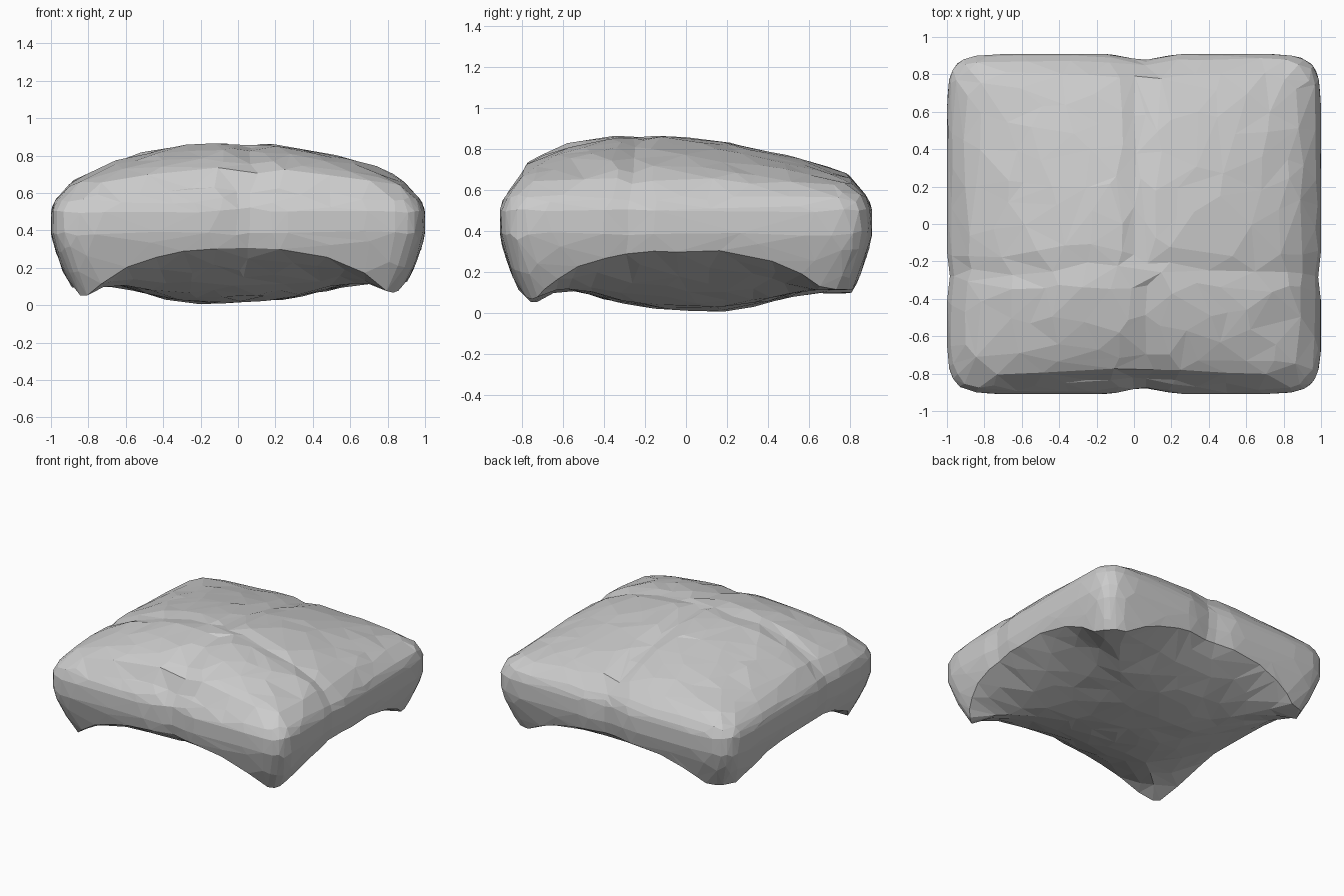
import bpy
import bmesh
import math
from mathutils import Vector, noise

old = bpy.data.objects.get("Cube")
if old:
    bpy.data.objects.remove(old, do_unlink=True)


def make_material(name, color):
    mat = bpy.data.materials.new(name)
    mat.use_nodes = True
    mat.diffuse_color = color
    mat.node_tree.nodes["Principled BSDF"].inputs["Base Color"].default_value = color
    return mat


def bump(t, center, width):
    return math.exp(-((t - center) / width) ** 2)


def top_height(x, y):
    # Dome peaking toward the front, falling more evenly to the back
    if y > -0.2:
        fall = ((y + 0.2) / 1.2) ** 1.7
    else:
        fall = ((-0.2 - y) / 0.76) ** 2.4
    dome = max(0, 1 - abs(x) ** 2.2) * max(0, 1 - fall)
    z = 0.605 + 0.265 * dome ** 0.95
    # Soft rolled edge
    z -= 0.045 * max(abs(x) / 0.97, abs(y) / 0.878) ** 16
    # Cross of tied creases
    back = min(1, max(0, (y + 0.3) / 0.2))
    z -= 0.025 * back * bump(x, 0.02, 0.06)
    z -= (0.008 + 0.015 * abs(x)) * bump(y, -0.25 + 0.05 * bump(x, 0, 0.3), 0.05)
    z -= 0.015 * bump(x, 0.35, 0.2) * bump(y, -0.25, 0.25)
    if y < -0.3:
        z -= 0.02 * bump(x, 0.08, 0.1)
    return z


def bottom_height(u, v):
    # Sagging belly, raised mid edges and drooping corners
    z = 0.05 * math.hypot(u + 0.24, v - 0.2)
    z += 0.24 * max(abs(u), abs(v)) ** 2.4
    corner = abs(u * v)
    z -= 0.32 * corner ** 2.5
    tip = 0.085 + 0.022 * v + 0.01 * u
    return max(z, tip if corner > 0.5 else 0)


def wall_scale(z):
    # Tucked under below, rolled in above
    if z < 0.4:
        return 1 - 0.115 * ((0.4 - z) / 0.32) ** 1.4
    return 1 - 0.04 * (max(0, z - 0.48) / 0.1) ** 2


def cushion_point(p):
    a, b, c = p
    # Rounded square outline
    n = 12
    m = max(abs(a), abs(b), 1e-6)
    k = m / (abs(a) ** n + abs(b) ** n) ** (1 / n) if m > 1e-5 else 1
    u, v = a * k, b * k
    # Height on the wall decides how far the outline is pulled in
    ru, rv = u / m, v / m
    rim_low, rim_high = bottom_height(ru, rv), top_height(ru * 0.97, rv * 0.878)
    wall_z = rim_low + (rim_high - rim_low) * (c + 1) / 2
    side = wall_scale(wall_z)
    x, y = u * side, v * side * 0.91
    # Pinches where the creases cross the rim
    x *= 1 - 0.015 * bump(y, -0.28, 0.08) * abs(a) ** 6
    y *= 1 - 0.035 * bump(x, 0.05, 0.12) * abs(b) ** 6
    if m > 0.9999:
        z = wall_z
    else:
        z = top_height(x, y) if c > 0 else bottom_height(u, v)
    # Gentle wrinkles
    q = Vector((x, y, z))
    wrinkle = noise.noise(q * 5) * 0.006 + noise.noise(q * 11) * 0.008
    return Vector((x, y, max(0, z + wrinkle)))


# Cushion shell
bm = bmesh.new()
bmesh.ops.create_cube(bm, size=2)
bmesh.ops.subdivide_edges(bm, edges=bm.edges[:], cuts=31, use_grid_fill=True)
for vert in bm.verts:
    vert.co = cushion_point(vert.co)
bmesh.ops.recalc_face_normals(bm, faces=bm.faces[:])
mesh = bpy.data.meshes.new("cushion")
bm.to_mesh(mesh)
bm.free()

cushion = bpy.data.objects.new("cushion", mesh)
bpy.context.collection.objects.link(cushion)
mesh.materials.append(make_material("plain grey fabric", (0.6, 0.6, 0.6, 1)))

# Irregular flat facets
facets = cushion.modifiers.new("facets", "DECIMATE")
facets.ratio = 0.085
